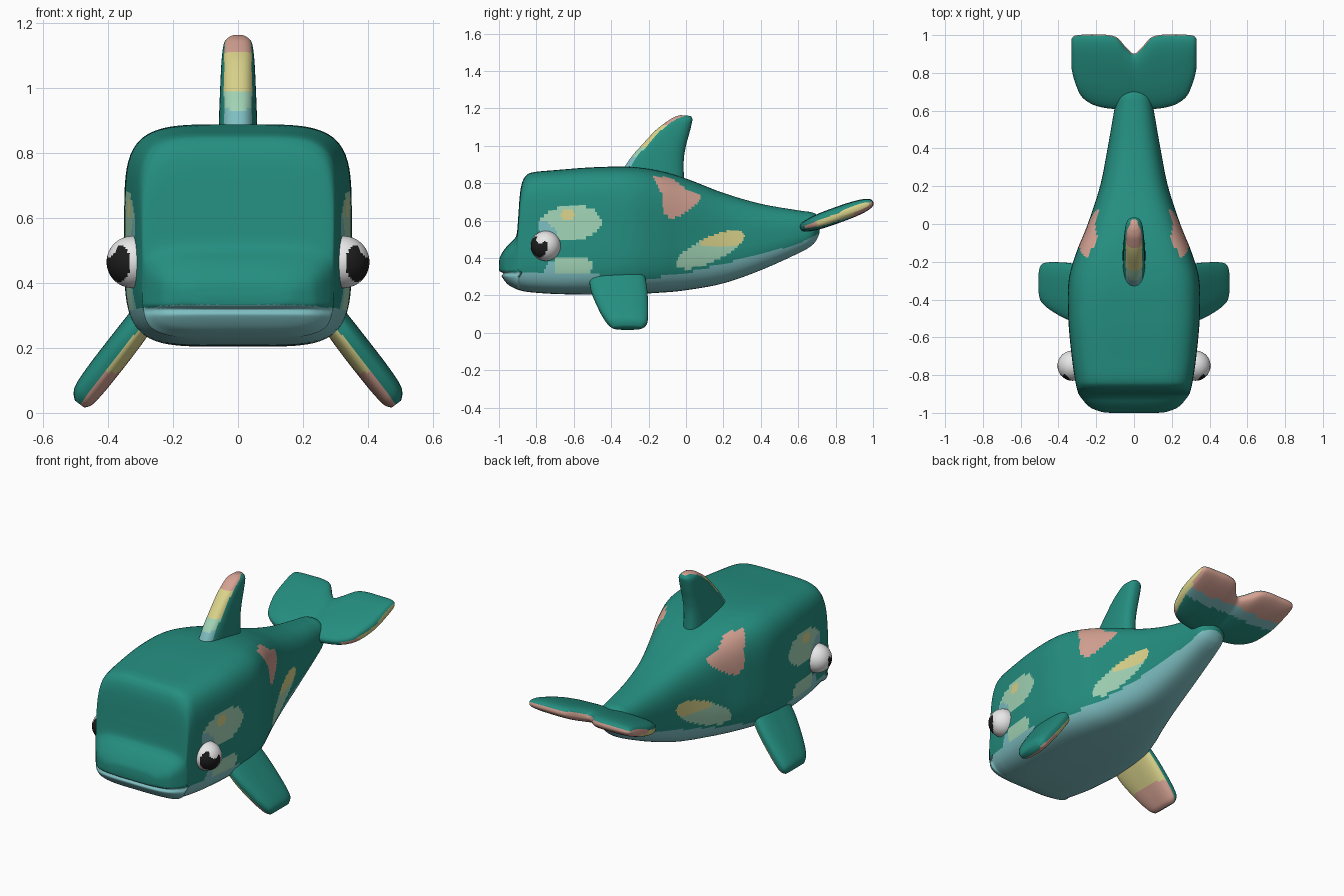
import bpy, bmesh, math
from mathutils import Vector as V

if "Cube" in bpy.data.objects:
    bpy.data.objects.remove(bpy.data.objects["Cube"])

COLOURS = {
    "teal": (0.018, 0.270, 0.215), "pale_blue": (0.21, 0.52, 0.54),
    "mint": (0.36, 0.66, 0.47), "yellow": (0.70, 0.65, 0.26),
    "pink": (0.66, 0.36, 0.29), "eye_white": (0.80, 0.80, 0.80),
    "black": (0.012, 0.012, 0.012),
}
NAMES = list(COLOURS)
MATS = []
for name, rgb in COLOURS.items():
    m = bpy.data.materials.new(name)
    m.diffuse_color = (*rgb, 1)
    m.use_nodes = True
    m.node_tree.nodes["Principled BSDF"].inputs["Base Color"].default_value = m.diffuse_color
    MATS.append(m)


def finish(name, bm, rule):
    """Turn a bmesh into a smooth object, coloured face by face with a rule."""
    bmesh.ops.recalc_face_normals(bm, faces=bm.faces[:])
    bm.normal_update()
    for f in bm.faces:
        f.smooth = True
        f.material_index = NAMES.index(rule(f.calc_center_median(), f.normal))
    me = bpy.data.meshes.new(name)
    for m in MATS:
        me.materials.append(m)
    bm.to_mesh(me)
    bm.free()
    ob = bpy.data.objects.new(name, me)
    bpy.context.collection.objects.link(ob)
    return ob


def spline(p0, p1, p2, p3, t):
    return 0.5 * (2 * p1 + (p2 - p0) * t + (2 * p0 - 5 * p1 + 4 * p2 - p3) * t * t
                  + (3 * p1 - p0 - 3 * p2 + p3) * t ** 3)


def loft(stations, sides, step):
    """Loft rounded-box sections (centre, half axis a, half axis b, exponent)."""
    dense = []
    for i in range(len(stations) - 1):
        q = [stations[max(0, min(len(stations) - 1, i + k))] for k in (-1, 0, 1, 2)]
        size = sum((q[2][k] - q[1][k]).length for k in range(3))
        n = max(3, math.ceil(size / step))
        for j in range(n):
            dense.append([spline(*(s[k] for s in q), j / n) for k in range(4)])
    dense.append(stations[-1])
    bm = bmesh.new()
    rings = []
    for c, a, b, e in dense:
        ring = []
        for k in range(sides):
            t = 2 * math.pi * (k + 0.5) / sides
            x, y = math.cos(t), math.sin(t)
            r = (abs(x) ** e + abs(y) ** e) ** (-1 / e)
            ring.append(bm.verts.new(c + a * (x * r) + b * (y * r)))
        rings.append(ring)
    for r0, r1 in zip(rings, rings[1:]):
        for k in range(sides):
            m = (k + 1) % sides
            bm.faces.new((r0[k], r0[m], r1[m], r1[k]))
    bm.faces.new(rings[0])
    bm.faces.new(rings[-1])
    return bm


def ellipse(y, z, cy, cz, ry, rz, deg=0):
    a = math.radians(deg)
    u = (y - cy) * math.cos(a) + (z - cz) * math.sin(a)
    v = (z - cz) * math.cos(a) - (y - cy) * math.sin(a)
    return (u / ry) ** 2 + (v / rz) ** 2 < 1


def inside(y, z, poly):
    hit = False
    for (y0, z0), (y1, z1) in zip(poly, poly[1:] + poly[:1]):
        if (z0 > z) != (z1 > z) and y < y0 + (z - z0) * (y1 - y0) / (z1 - z0):
            hit = not hit
    return hit


# Body: y, bottom, top, half width, squareness
BODY = [
    (-1.0, .335, .375, .12, 3), (-.995, .32, .405, .17, 3.2), (-.975, .285, .44, .225, 3.5),
    (-.95, .257, .47, .255, 4), (-.92, .24, .50, .28, 4.5), (-.905, .233, .53, .29, 5),
    (-.897, .23, .62, .295, 5), (-.89, .228, .72, .297, 5), (-.88, .225, .79, .30, 5),
    (-.86, .221, .835, .305, 5), (-.82, .216, .858, .313, 5), (-.7, .208, .87, .33, 5),
    (-.5, .204, .885, .348, 4.8), (-.3, .207, .888, .346, 4.4), (-.15, .214, .868, .305, 4),
    (0, .228, .825, .245, 3.6), (.2, .265, .748, .18, 3.1), (.4, .335, .69, .14, 2.7),
    (.6, .425, .655, .105, 2.5), (.67, .465, .645, .09, 2.4), (.70, .50, .63, .06, 2.3),
    (.715, .54, .60, .025, 2.2)]
BELLY = [(-1, .333), (-.85, .32), (-.5, .31), (-.2, .29), (0, .32),
         (.2, .37), (.4, .42), (.6, .475), (.75, .55)]
SADDLE = [(-.18, .84), (-.08, .83), (.01, .76), (.08, .735), (.06, .69), (-.02, .63),
          (-.08, .61), (-.12, .64), (-.13, .74), (-.16, .80)]


def body_rule(c, n):
    y, z = c.y, c.z
    for (y0, z0), (y1, z1) in zip(BELLY, BELLY[1:]):
        if y0 <= y <= y1 and z < z0 + (z1 - z0) * (y - y0) / (y1 - y0):
            return "pale_blue"
    if abs(n.x) < 0.25:
        return "teal"
    # Cheek spot with a yellow centre, and the spot beneath the eye
    if ellipse(y, z, -.63, .63, .038, .028):
        return "yellow"
    if ellipse(y, z, -.62, .585, .17, .095, 5):
        return "pale_blue" if y < -.69 and z < .60 and y + z < -.15 else "mint"
    if ellipse(y, z, -.63, .345, .13, .065, 8):
        return "pale_blue" if y < -.70 else "mint"
    # Flank spot
    if ellipse(y, z, .13, .445, .20, .065, 25) or ellipse(y, z, .22, .495, .08, .042):
        return "yellow" if z > .465 and y > .08 else "mint"
    return "pink" if inside(y, z, SADDLE) else "teal"


bm = loft([(V((0, y, (b + t) / 2)), V((w, 0, 0)), V((0, 0, (t - b) / 2)), e)
           for y, b, t, w, e in BODY], 120, 0.013)
for v in bm.verts:  # mouth crease
    if v.co.y < -.88:
        v.co.y += 0.018 * math.exp(-((v.co.z - .318) / .008) ** 2)
finish("body", bm, body_rule)

# Dorsal fin: leading y, z, trailing y, z, half thickness
DORSAL = [(-.37, .82, -.01, .79, .062), (-.30, .93, -.012, .92, .058), (-.24, 1.0, 0, 1.0, .055),
          (-.16, 1.085, .02, 1.075, .051), (-.09, 1.138, .032, 1.125, .045),
          (-.06, 1.155, .034, 1.145, .036), (-.03, 1.164, .025, 1.16, .02)]


def dorsal_rule(c, n):
    if n.y * -.75 + n.z * .66 < .5:
        return "teal"
    for top, col in ((.935, "pale_blue"), (.99, "mint"), (1.11, "yellow")):
        if c.z < top:
            return col
    return "pink"


finish("dorsal_fin", loft([(V((0, (y0 + y1) / 2, (z0 + z1) / 2)),
                            V((0, (y1 - y0) / 2, (z1 - z0) / 2)), V((h, 0, 0)), 2.6)
                           for y0, z0, y1, z1, h in DORSAL], 64, 0.015), dorsal_rule)

# Tail flukes: x, front y, rear y, half thickness; mirrored across the middle
FLUKE = [(0, .64, .90, .038), (.04, .625, .93, .041), (.09, .612, .985, .043),
         (.15, .616, 1.0, .043), (.22, .635, 1.0, .042), (.28, .68, 1.0, .038),
         (.315, .76, .995, .030), (.33, .82, .98, .016)]


def fluke_rule(c, n):
    down = n.y * .35 - n.z * .94
    if abs(n.x) > .45 and down > -.15:
        return "yellow" if .70 < c.y < .90 else "pink"
    if c.y > .88 and down > -.2:
        return "pink"
    return "pale_blue" if c.y > .82 and down > .2 else "teal"


both = [(-x, *r) for x, *r in FLUKE[:0:-1]] + FLUKE
slope = 0.36
finish("tail_flukes", loft([(V((x, (y0 + y1) / 2, .562 + ((y0 + y1) / 2 - .62) * slope)),
                             V((0, (y1 - y0) / 2, (y1 - y0) / 2 * slope)),
                             V((0, -.34, .94)) * h, 2.7)
                            for x, y0, y1, h in both], 64, 0.015), fluke_rule)

# Flippers: x, z, front y, rear y, half thickness
FLIPPER = [(.25, .35, -.52, -.23, .04), (.335, .235, -.51, -.208, .045),
           (.42, .125, -.465, -.202, .045), (.465, .066, -.43, -.205, .041),
           (.48, .042, -.41, -.215, .033), (.488, .027, -.39, -.235, .018)]

for side, label in ((-1, "left"), (1, "right")):
    def flipper_rule(c, n):
        if n.x * -.8 * side - n.z * .6 + max(0, .3 * n.z * -1) < .25:
            return "teal"
        return "yellow" if c.z > .125 else "pink"

    finish(label + "_flipper", loft([(V((x * side, (y0 + y1) / 2, z)),
                                      V((0, (y1 - y0) / 2, 0)),
                                      V((.8 * side, 0, .6)) * h, 2.8)
                                     for x, z, y0, y1, h in FLIPPER], 64, 0.015), flipper_rule)

    # Eyes with a dark pupil and a small glint
    eye = V((.325 * side, -.75, .465))
    look = V((.77 * side, -.64, -.06)).normalized()
    glint = V((.80 * side, -.32, .50)).normalized()

    def eye_rule(c, n):
        d = (c - eye).normalized()
        return "black" if d.dot(look) > .70 and d.dot(glint) < .94 else "eye_white"

    bm = bmesh.new()
    bmesh.ops.create_uvsphere(bm, u_segments=56, v_segments=36, radius=.08)
    bmesh.ops.translate(bm, verts=bm.verts[:], vec=eye)
    finish(label + "_eye", bm, eye_rule)
